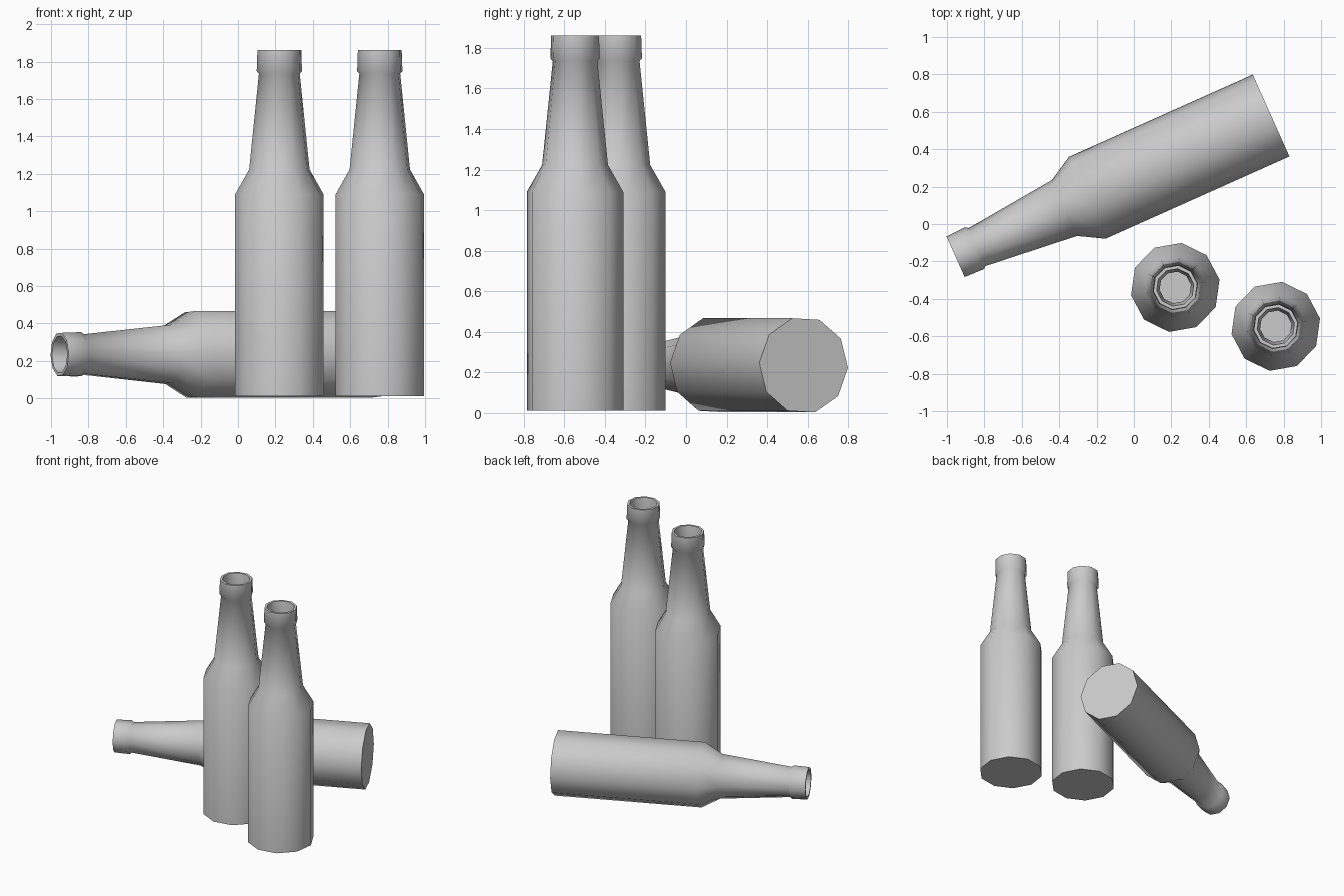
import bpy, bmesh
from math import radians, sin, cos, tau

if "Cube" in bpy.data.objects:
    bpy.data.objects.remove(bpy.data.objects["Cube"])

SIDES = 10

# Bottle profile (radius, height): outside from base to lip, then back down the inside
PROFILE = [(0.24, 0.0), (0.24, 1.077), (0.164, 1.21), (0.111, 1.722),
           (0.123, 1.736), (0.119, 1.848), (0.101, 1.848),
           (0.085, 1.725), (0.142, 1.20), (0.218, 1.07), (0.218, 0.02)]


def make_bottle(name, location, rotation=(0, 0, 0), phase=0):
    bm = bmesh.new()
    rings = []
    for r, z in PROFILE:
        angles = [radians(phase) + tau * i / SIDES for i in range(SIDES)]
        rings.append([bm.verts.new((r * cos(a), r * sin(a), z)) for a in angles])
    # walls
    for low, high in zip(rings, rings[1:]):
        for i in range(SIDES):
            j = (i + 1) % SIDES
            bm.faces.new((low[i], low[j], high[j], high[i]))
    # base underside and inner floor
    bm.faces.new(rings[0][::-1])
    bm.faces.new(rings[-1])
    mesh = bpy.data.meshes.new(name)
    bm.to_mesh(mesh)
    bm.free()
    ob = bpy.data.objects.new(name, mesh)
    bpy.context.collection.objects.link(ob)
    ob.location = location
    ob.rotation_euler = [radians(a) for a in rotation]
    bpy.ops.object.select_all(action='DESELECT')
    ob.select_set(True)
    bpy.context.view_layer.objects.active = ob
    bpy.ops.object.shade_smooth_by_angle(angle=radians(50))
    return ob


# two upright bottles and one lying on its side
make_bottle("standing_bottle_left", (0.221, -0.339, 0.013), phase=10)
make_bottle("standing_bottle_right", (0.758, -0.547, 0.013), phase=10)
make_bottle("lying_bottle", (0.733, 0.58, 0.235), rotation=(0, -90, 24.1), phase=21)
